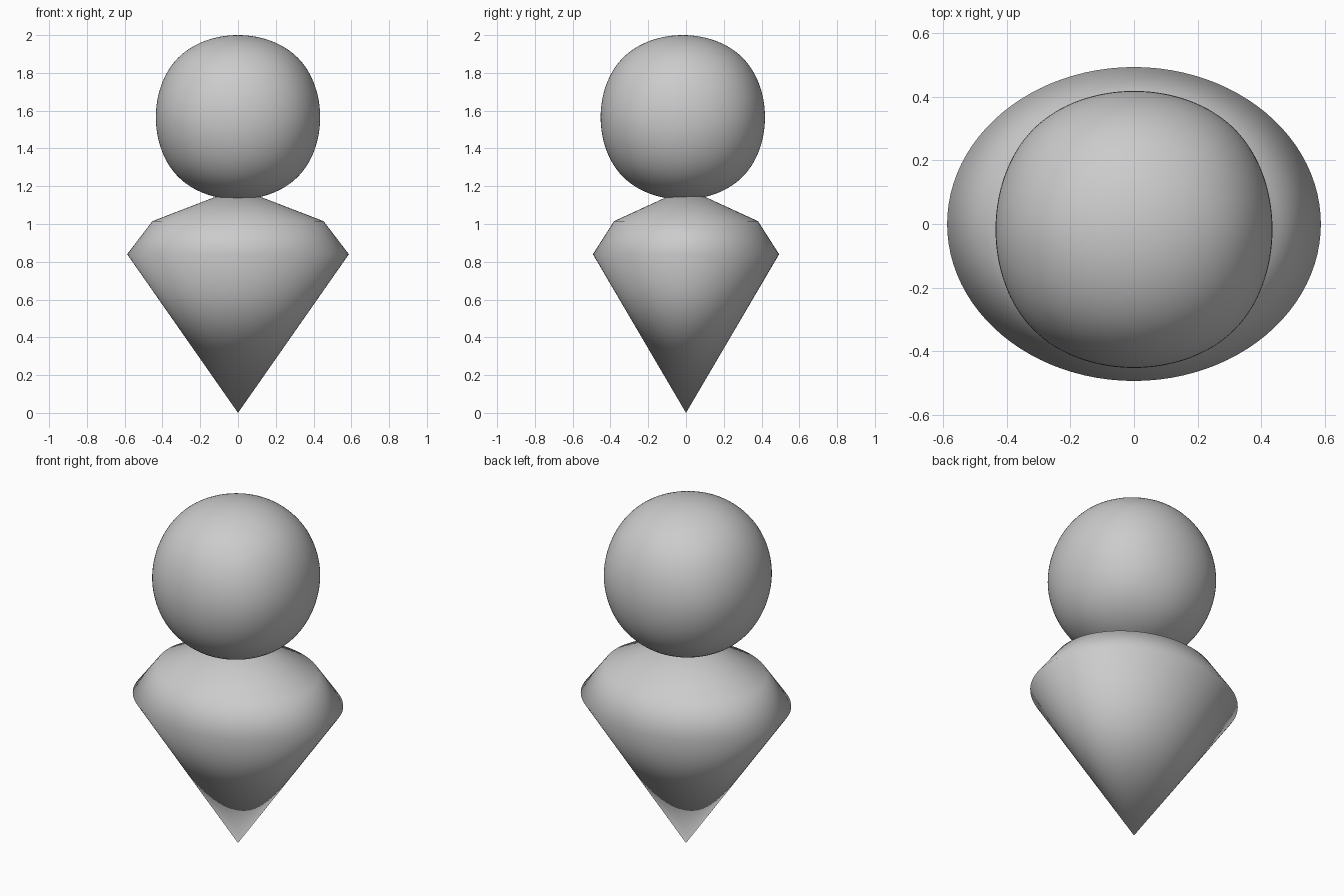
import bpy, bmesh
from math import cos, sin, pi

if "Cube" in bpy.data.objects:
    bpy.data.objects.remove(bpy.data.objects["Cube"])


def elliptic_loft(name, bottom, rings, top, n=96):
    """Closed solid: bottom point, elliptical rings (rx, ry, z), top point."""
    bm = bmesh.new()
    loops = [[bm.verts.new((rx * cos(2 * pi * i / n), ry * sin(2 * pi * i / n), z))
              for i in range(n)] for rx, ry, z in rings]
    low, high = bm.verts.new((0, 0, bottom)), bm.verts.new((0, 0, top))
    for i in range(n):
        j = (i + 1) % n
        bm.faces.new((low, loops[0][j], loops[0][i]))
        for a, b in zip(loops, loops[1:]):
            bm.faces.new((a[i], a[j], b[j], b[i]))
        bm.faces.new((loops[-1][i], loops[-1][j], high))
    for f in bm.faces:
        f.smooth = True
    mesh = bpy.data.meshes.new(name)
    bm.to_mesh(mesh)
    bm.free()
    obj = bpy.data.objects.new(name, mesh)
    bpy.context.collection.objects.link(obj)
    return obj


# Body: smooth-shaded pointed cone with sloping shoulders
elliptic_loft("body", 0.0, [(0.587, 0.493, 0.84), (0.453, 0.381, 1.015)], 1.19)

# Head: subdivided cube (its limit surface reaches 0.84 of the cage)
bpy.ops.mesh.primitive_cube_add(size=2 * 0.435 / 0.8395, location=(0, -0.017, 1.565))
head = bpy.context.object
head.name = "head"
sub = head.modifiers.new("round", 'SUBSURF')
sub.levels = sub.render_levels = 5
bpy.ops.object.shade_smooth()
